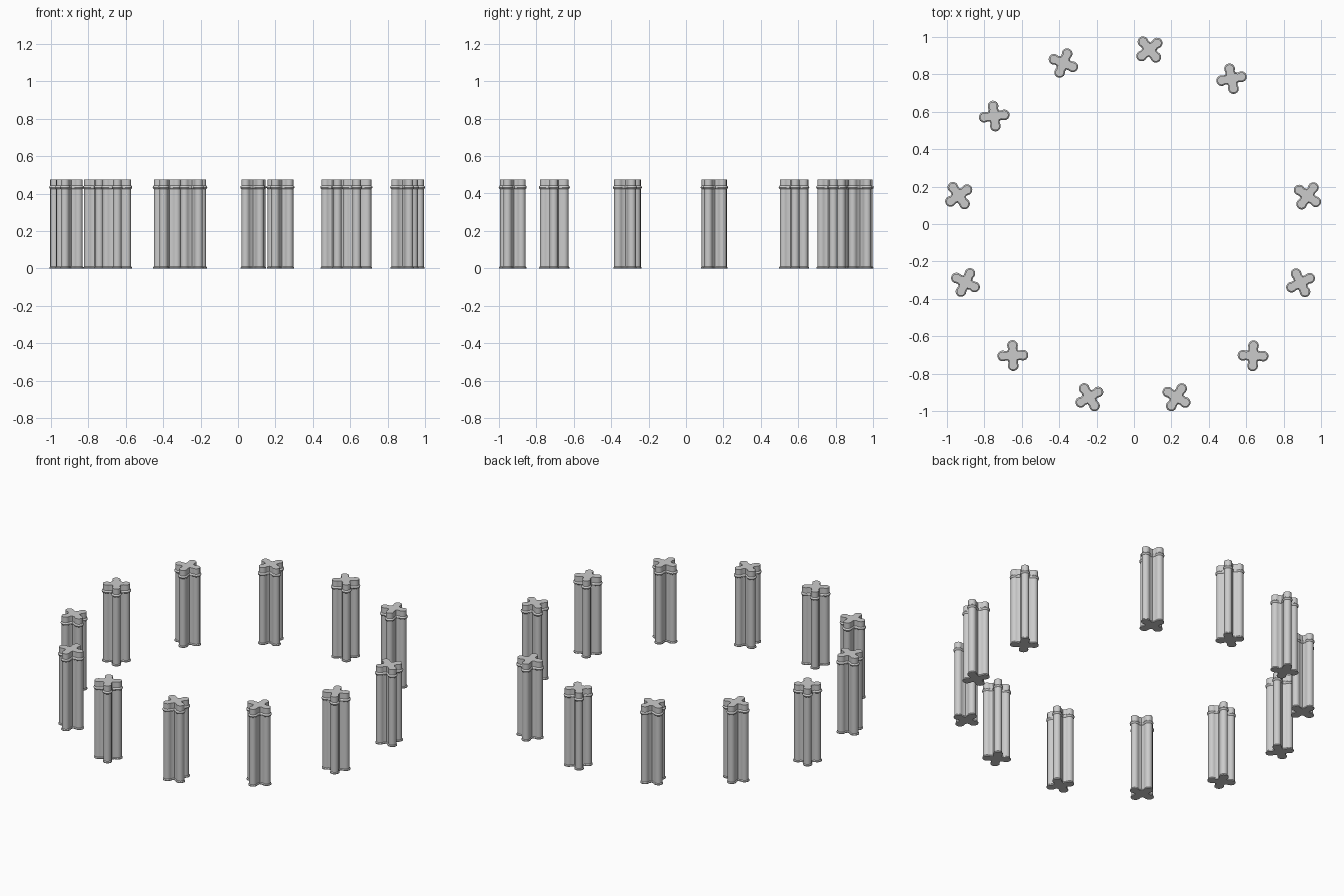
import bpy, bmesh
from math import sin, cos, radians

if "Cube" in bpy.data.objects:
    bpy.data.objects.remove(bpy.data.objects["Cube"])

LOBE_C, LOBE_R, INNER = 0.054, 0.0225, 0.032


def cross_outline(off):
    """Four rounded lobes joined by concave corners, grown outward by off."""
    pts = []
    for arm in range(4):
        base = radians(90 * arm)
        local = [(0.038, -0.019 - off)]
        for i in range(13):
            a = radians(-110 + 220 * i / 12)
            local.append((LOBE_C + (LOBE_R + off) * cos(a), (LOBE_R + off) * sin(a)))
        local.append((0.038, 0.019 + off))
        d = (INNER + off) * cos(radians(45))
        local.append((d, d))
        pts += [(x * cos(base) - y * sin(base), x * sin(base) + y * cos(base)) for x, y in local]
    return pts


# Height / outward offset: flared foot, shaft, rounded collar, plain top
LEVELS = [(0, 0.004), (0.005, 0.004), (0.010, 0), (0.424, 0), (0.427, 0.004),
          (0.433, 0.006), (0.439, 0.004), (0.442, 0), (0.476, 0)]

bm = bmesh.new()
rings = [[bm.verts.new((x, y, z)) for x, y in cross_outline(o)] for z, o in LEVELS]
n = len(rings[0])
for a, b in zip(rings, rings[1:]):
    for i in range(n):
        j = (i + 1) % n
        bm.faces.new((a[i], a[j], b[j], b[i]))
bm.faces.new(rings[0][::-1])
bm.faces.new(rings[-1])
mesh = bpy.data.meshes.new("clustered_column")
bm.to_mesh(mesh)
bm.free()

# Twelve columns around an open ring, leaving one wider gap
for k in range(12):
    ang = radians(56.2 + 28.5 * k)
    ob = bpy.data.objects.new(f"column_{k + 1}", mesh)
    bpy.context.collection.objects.link(ob)
    ob.location = (-0.005 + 0.946 * cos(ang), -0.009 + 0.946 * sin(ang), 0)
    ob.rotation_euler.z = ang + radians(45)

# Smooth lobes, crisp rims (mesh is shared by all columns)
bpy.context.view_layer.objects.active = ob
ob.select_set(True)
bpy.ops.object.shade_smooth_by_angle(angle=radians(35))
